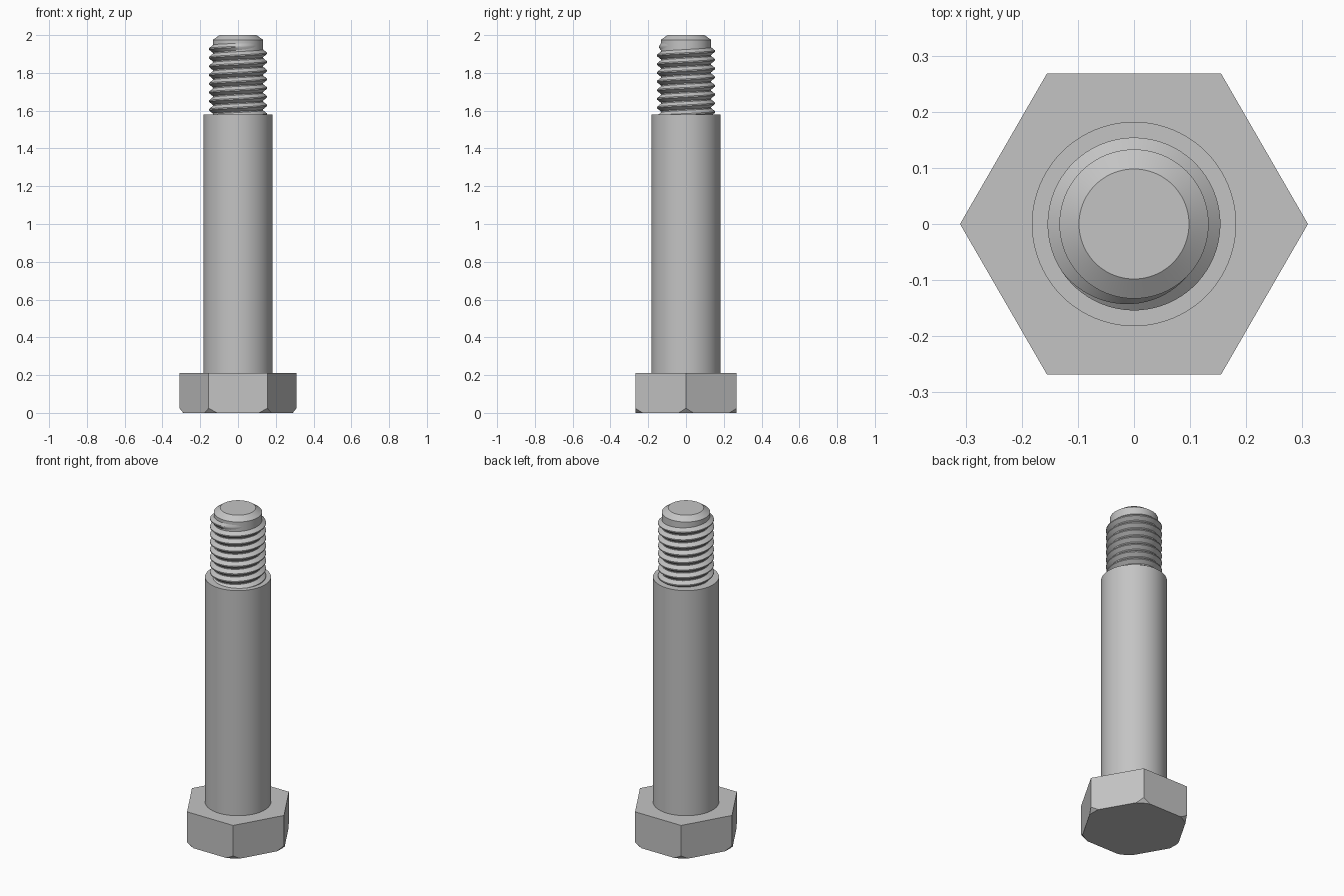
import bpy, bmesh
from math import pi, cos, sin, radians

cube = bpy.data.objects.get("Cube")
if cube:
    bpy.data.objects.remove(cube, do_unlink=True)

# Single bare steel colour
steel = bpy.data.materials.new("steel_grey")
steel.use_nodes = True
colour = (0.55, 0.55, 0.55, 1)
steel.diffuse_color = colour
steel.node_tree.nodes["Principled BSDF"].inputs["Base Color"].default_value = colour


def activate(obj):
    bpy.ops.object.select_all(action='DESELECT')
    obj.select_set(True)
    bpy.context.view_layer.objects.active = obj


def add_object(name, bm):
    """Turn a bmesh into a steel object with outward normals."""
    bmesh.ops.recalc_face_normals(bm, faces=bm.faces)
    mesh = bpy.data.meshes.new(name)
    bm.to_mesh(mesh)
    bm.free()
    mesh.materials.append(steel)
    obj = bpy.data.objects.new(name, mesh)
    bpy.context.collection.objects.link(obj)
    return obj


def smooth(obj):
    activate(obj)
    bpy.ops.object.shade_smooth_by_angle(angle=radians(30))


def lathe(name, profile, steps=96):
    """Solid of revolution from (radius, height) points, with flat ends."""
    bm = bmesh.new()
    rings = [[bm.verts.new((r * cos(2 * pi * i / steps), r * sin(2 * pi * i / steps), z))
              for i in range(steps)] for r, z in profile]
    for low, high in zip(rings, rings[1:]):
        for i in range(steps):
            j = (i + 1) % steps
            bm.faces.new((low[i], low[j], high[j], high[i]))
    bm.faces.new(rings[0][::-1])
    bm.faces.new(rings[-1])
    return add_object(name, bm)


HEAD_TOP, SHANK_TOP, TIP = 0.21, 1.58, 2.0
CORE, CREST, PITCH = 0.133, 0.154, 0.046

# Hexagonal head, lower corners trimmed by a cone
head = lathe("hex_head", [(0.31, 0), (0.31, HEAD_TOP)], steps=6)
cone = lathe("chamfer_cutter", [(0.21, -0.1), (0.53, 0.3)])
cone.hide_render = True
trim = head.modifiers.new("corner_chamfer", 'BOOLEAN')
trim.operation = 'INTERSECT'
trim.solver = 'EXACT'
trim.object = cone
activate(head)
bpy.ops.object.modifier_apply(modifier=trim.name)
bpy.data.objects.remove(cone, do_unlink=True)
smooth(head)

# Plain shoulder and the chamfered core of the threaded end
smooth(lathe("shank", [(0.182, HEAD_TOP), (0.182, SHANK_TOP)]))
smooth(lathe("thread_core", [(CORE, SHANK_TOP), (CORE, TIP - 0.025), (0.098, TIP)]))


def build_thread(turns=8.3, end_z=1.945, end_angle=radians(-37), per_turn=72):
    """Right-hand helical ridge that fades into the core at its upper end."""
    bm = bmesh.new()
    count = int(turns * per_turn)
    sections = []
    for i in range(count + 1):
        back = (count - i) / per_turn
        fade = min(1, back / 0.3)
        angle = end_angle - back * 2 * pi
        z = end_z - back * PITCH
        crest = CORE - 0.002 + (CREST - CORE + 0.002) * fade
        shape = [(CORE - 0.003, -0.49), (crest, -0.07), (crest, 0.07), (CORE - 0.003, 0.49)]
        sections.append([bm.verts.new((r * cos(angle), r * sin(angle), z + h * PITCH))
                         for r, h in shape])
    for a, b in zip(sections, sections[1:]):
        for k in range(4):
            m = (k + 1) % 4
            bm.faces.new((a[k], b[k], b[m], a[m]))
    bm.faces.new(sections[0])
    bm.faces.new(sections[-1][::-1])
    return add_object("screw_thread", bm)


smooth(build_thread())
